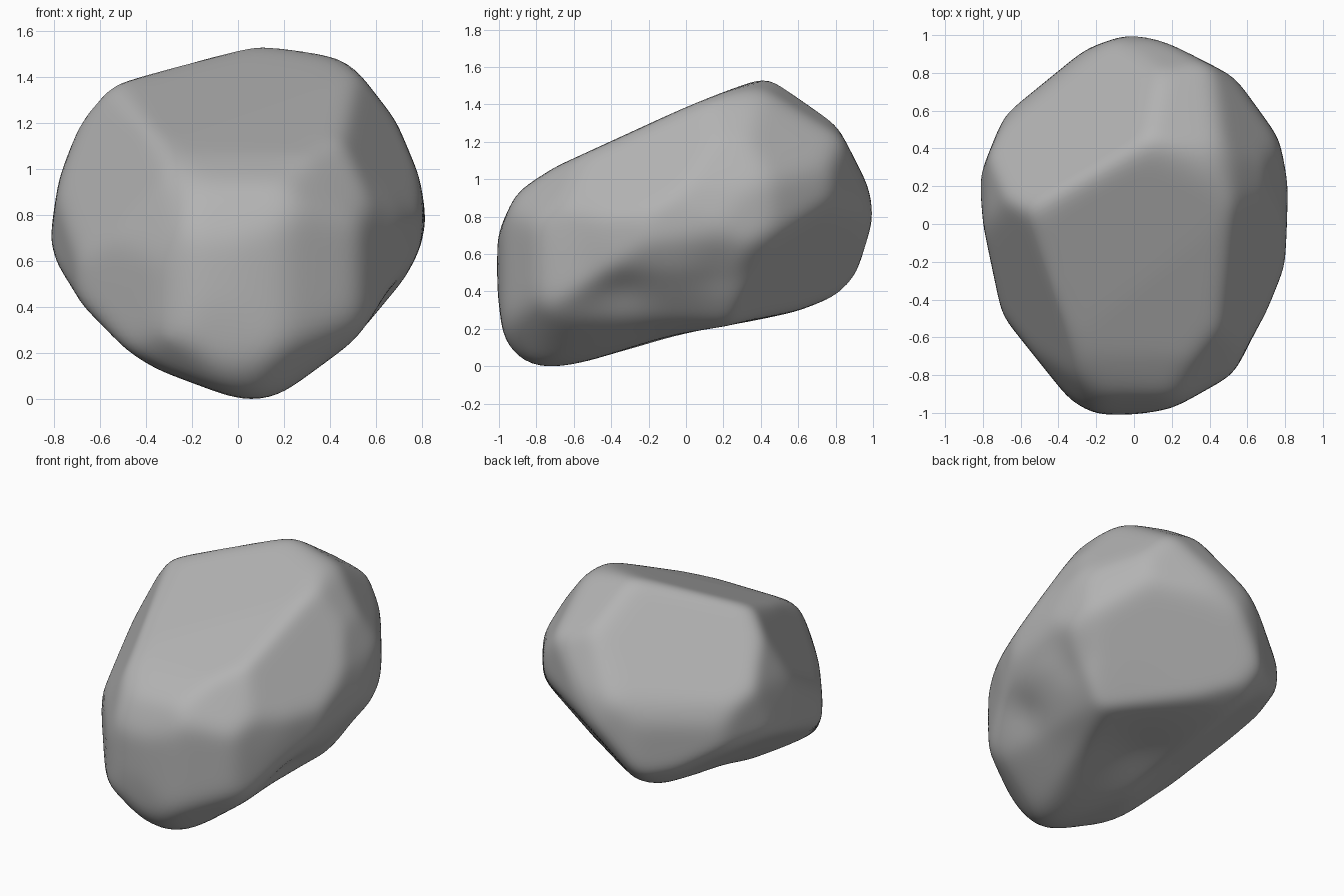
import bpy
import bmesh
from math import exp
from mathutils import Vector

cube = bpy.data.objects.get("Cube")
if cube:
    bpy.data.objects.remove(cube)

CENTRE = Vector((0, 0, 0.75))
WEAR = 0.01             # stone left on the outline to be worn away

# Outlines of the boulder along each axis
front_outline = [(0.05, -0.02), (0.16, 0), (0.5, 0.25), (0.72, 0.52), (0.79, 0.66), (0.815, 0.75),
                 (0.78, 0.96), (0.68, 1.2), (0.51, 1.42), (0.44, 1.47), (0.07, 1.55), (-0.46, 1.4),
                 (-0.63, 1.32), (-0.77, 0.95), (-0.815, 0.66), (-0.75, 0.45), (-0.57, 0.26), (-0.35, 0.13)]
side_outline = [(-0.8, -0.02), (-0.6, 0.01), (0.6, 0.3), (0.8, 0.38), (0.92, 0.49), (1.005, 0.73), (0.97, 0.95),
                (0.8, 1.28), (0.7, 1.38), (0.48, 1.55), (0.15, 1.44), (-0.7, 1.05),
                (-0.9, 0.92), (-1, 0.7), (-1, 0.4), (-0.97, 0.15), (-0.9, 0.05)]
top_outline = [(-0.2, -1), (0, -1), (0.2, -0.97), (0.52, -0.79), (0.7, -0.45), (0.79, -0.22),
               (0.81, 0.2), (0.76, 0.45), (0.53, 0.77), (0.18, 0.95), (0, 1.01), (-0.25, 0.92),
               (-0.68, 0.57), (-0.81, 0.25), (-0.79, 0), (-0.69, -0.48), (-0.33, -0.93)]

# Oblique facets: outward direction and distance from the centre
facets = [
    ((-0.03, -0.42, 1), 0.57),          # sloping top
    ((-0.77, -0.44, 0.46), 0.69),       # left shoulder
    ((-0.71, -0.64, 0.29), 0.8),        # front left face
    ((-0.5, 0.55, 0.66), 0.74),         # back left shoulder
    ((-0.6, 0.7, 0.35), 0.84),          # back left face
    ((0.2, 0.53, 0.82), 0.91),          # back of the crest
    ((0.75, 0.4, 0.5), 0.89),           # back right shoulder
    ((0.78, -0.32, 0.53), 0.73),        # right shoulder
    ((0.44, 0.68, -0.59), 0.69),        # back right underside
    ((0.65, 0.5, -0.57), 0.75),         # right underside
    ((-0.6, 0.16, -0.78), 0.62),        # left underside
    ((-0.5, 0.5, -0.7), 0.8),           # back left underside
    ((-0.45, -0.6, -0.65), 1.04),       # front left underside
    ((-0.4, -0.75, 0.5), 0.85),         # front left brow
    ((0.5, -0.65, 0.55), 0.8),          # front right brow
    ((0.55, -0.55, -0.6), 0.99),        # front right underside
]

# Worn hollows: place, radius, depth
hollows = [
    ((0.72, 0.2, 0.5), 0.16, 0.03),
    ((0.62, -0.38, 0.4), 0.18, 0.04),
    ((0.08, -0.05, 0.17), 0.35, 0.05),
    ((0.5, -0.6, 0.8), 0.12, 0.02),
]


def outline_planes(outline, axis_a, axis_b):
    """One cutting plane for each edge of an anticlockwise outline."""
    points = []
    for a, b in outline:
        point = Vector((0, 0, 0))
        point[axis_a], point[axis_b] = a - CENTRE[axis_a], b - CENTRE[axis_b]
        points.append(point)
    for start, end in zip(points, points[1:] + points[:1]):
        edge = end - start
        normal = Vector((0, 0, 0))
        normal[axis_a], normal[axis_b] = edge[axis_b], -edge[axis_a]
        normal.normalize()
        yield normal, WEAR + max(normal.dot(p) for p in points)


planes = [(Vector(n).normalized(), d) for n, d in facets]
planes += outline_planes(front_outline, 0, 2)
planes += outline_planes(side_outline, 1, 2)
planes += outline_planes(top_outline, 0, 1)


def boulder_point(direction):
    """Where a ray from the centre meets the nearest facet, worn by hollows."""
    point = CENTRE + direction / max(n.dot(direction) / d for n, d in planes)
    for place, radius, depth in hollows:
        distance = (point - Vector(place)).length
        point -= direction * depth * exp(-(distance / radius) ** 2)
    return point


# Boulder body, with its edges worn round
bm = bmesh.new()
bmesh.ops.create_icosphere(bm, subdivisions=6, radius=1)
for v in bm.verts:
    v.co = boulder_point(v.co.normalized())
for step in range(9):
    bmesh.ops.smooth_vert(bm, verts=bm.verts, factor=0.5,
                          use_axis_x=True, use_axis_y=True, use_axis_z=True)

# Stand it on the ground
ground = min(v.co.z for v in bm.verts)
bmesh.ops.translate(bm, verts=bm.verts, vec=(0, 0, -ground))

mesh = bpy.data.meshes.new("boulder")
bm.to_mesh(mesh)
bm.free()
boulder = bpy.data.objects.new("boulder", mesh)
bpy.context.collection.objects.link(boulder)

# Stone colour
stone = bpy.data.materials.new("grey stone")
stone.use_nodes = True
colour = (0.45, 0.45, 0.45, 1)
stone.diffuse_color = colour
stone.node_tree.nodes["Principled BSDF"].inputs["Base Color"].default_value = colour
mesh.materials.append(stone)

bpy.context.view_layer.objects.active = boulder
boulder.select_set(True)
bpy.ops.object.shade_smooth()
